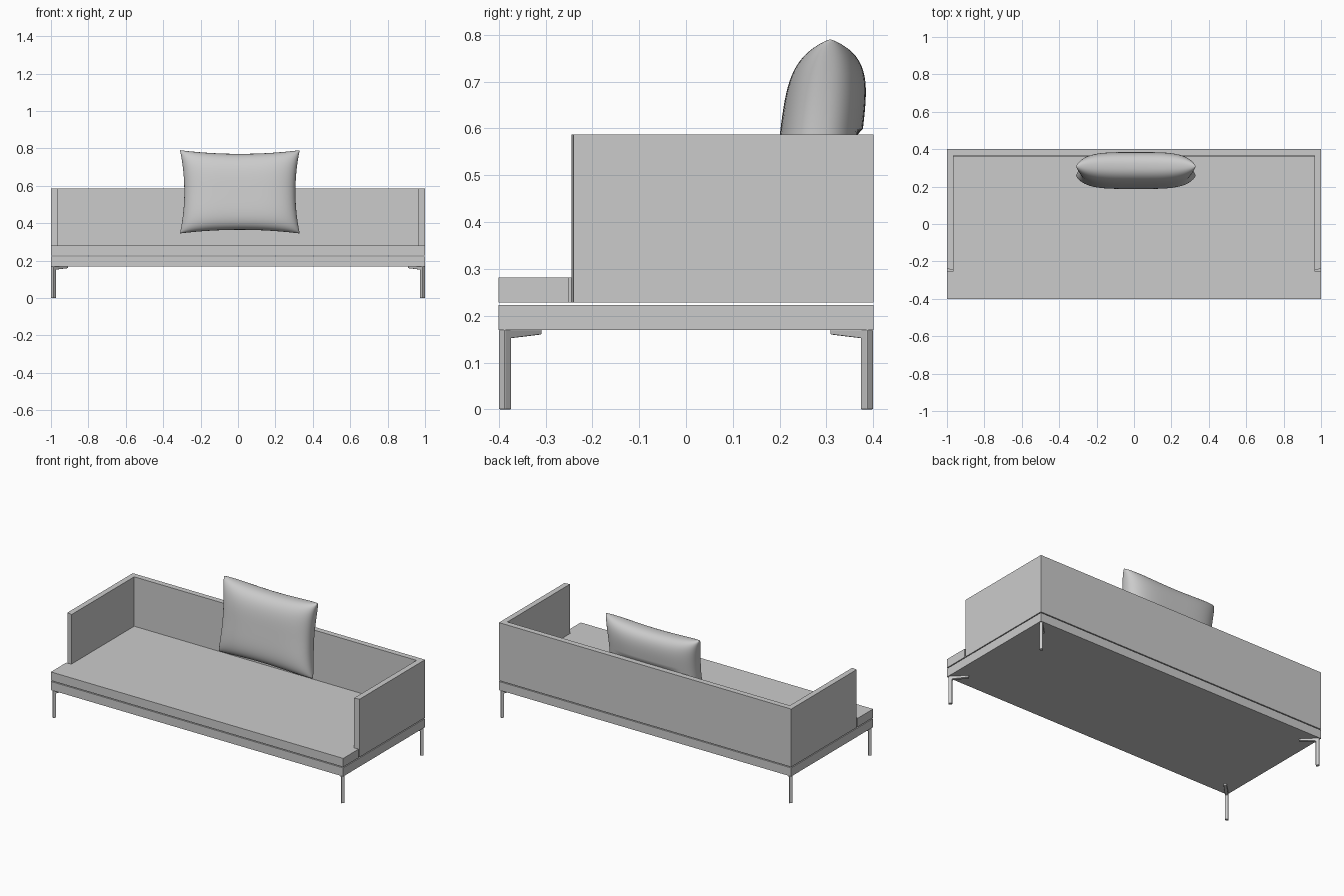
import bpy, bmesh, math
from mathutils import Vector

if "Cube" in bpy.data.objects:
    bpy.data.objects.remove(bpy.data.objects["Cube"])

grey = bpy.data.materials.new("light grey")
grey.diffuse_color = (0.6, 0.6, 0.6, 1)
grey.use_nodes = True
grey.node_tree.nodes["Principled BSDF"].inputs["Base Color"].default_value = grey.diffuse_color


def finish(name, bm):
    bmesh.ops.recalc_face_normals(bm, faces=bm.faces[:])
    me = bpy.data.meshes.new(name)
    bm.to_mesh(me)
    bm.free()
    me.materials.append(grey)
    ob = bpy.data.objects.new(name, me)
    bpy.context.collection.objects.link(ob)
    return ob


def extrude(name, points, offset):
    """Closed solid from a polygon of 3D points swept along offset."""
    bm = bmesh.new()
    face = bm.faces.new([bm.verts.new(p) for p in points])
    out = bmesh.ops.extrude_face_region(bm, geom=[face], use_keep_orig=True)
    moved = [g for g in out["geom"] if isinstance(g, bmesh.types.BMVert)]
    bmesh.ops.translate(bm, verts=moved, vec=offset)
    return finish(name, bm)


def slab(name, half_outline, z0, z1):
    """Plan outline given for +x only, mirrored to -x."""
    pts = half_outline + [(-x, y) for x, y in reversed(half_outline)]
    return extrude(name, [(x, y, z0) for x, y in pts], (0, 0, z1 - z0))


# Base frame, notched seat and U-shaped back with arms
slab("base", [(1, -0.4), (1, 0.4)], 0.17, 0.223)
slab("seat", [(1, -0.4), (1, -0.25), (0.965, -0.25), (0.965, 0.364)], 0.2285, 0.282)
slab("back_and_arms", [(0.966, 0.365), (0.966, -0.245), (1, -0.24), (1, 0.4)], 0.2285, 0.587)

# Legs: bent plates pointing diagonally inward
W = 0.018
profile = [(-0.01, 0), (0.01, 0), (0.01, 0.152), (0.102, 0.16), (0.102, 0.17), (-0.01, 0.17)]
for sx, side in ((-1, "left"), (1, "right")):
    for sy, end in ((-1, "front"), (1, "back")):
        inward = Vector((-sx, -sy, 0)).normalized()
        across = Vector((-inward.y, inward.x, 0))
        origin = Vector((sx * 0.9865, sy * 0.3865, 0)) - across * W / 2
        leg = extrude(f"{end}_{side}_leg",
                      [origin + inward * s + Vector((0, 0, z)) for s, z in profile], across * W)
        bev = leg.modifiers.new("bevel", "BEVEL")
        bev.width, bev.segments = 0.002, 2

# Pillow: two puffed sheets joined along a concave rim, leaning on the back
N = 40
bm = bmesh.new()
steps = [math.sin(math.pi / 2 * (2 * i / N - 1)) for i in range(N + 1)]
for sign, depth in ((-1, 0.085), (1, 0.091)):
    rows = []
    for v in steps:
        row = []
        for u in steps:
            puff = max(0, (1 - u ** 4) * (1 - v ** 4)) ** 0.42
            x = 0.01 + u * (0.297 + 0.023 * v * v)
            z = 0.568 + v * (0.203 + 0.0195 * u * u)
            y = 0.283 + 0.025 * v + sign * depth * puff
            if z < 0.592:
                y = min(y, 0.364)
            row.append(bm.verts.new((x, y, z)))
        rows.append(row)
    for a, b in zip(rows, rows[1:]):
        for i in range(N):
            bm.faces.new((a[i], a[i + 1], b[i + 1], b[i]))
bmesh.ops.remove_doubles(bm, verts=bm.verts[:], dist=0.0002)
pillow = finish("pillow", bm)
for p in pillow.data.polygons:
    p.use_smooth = True
